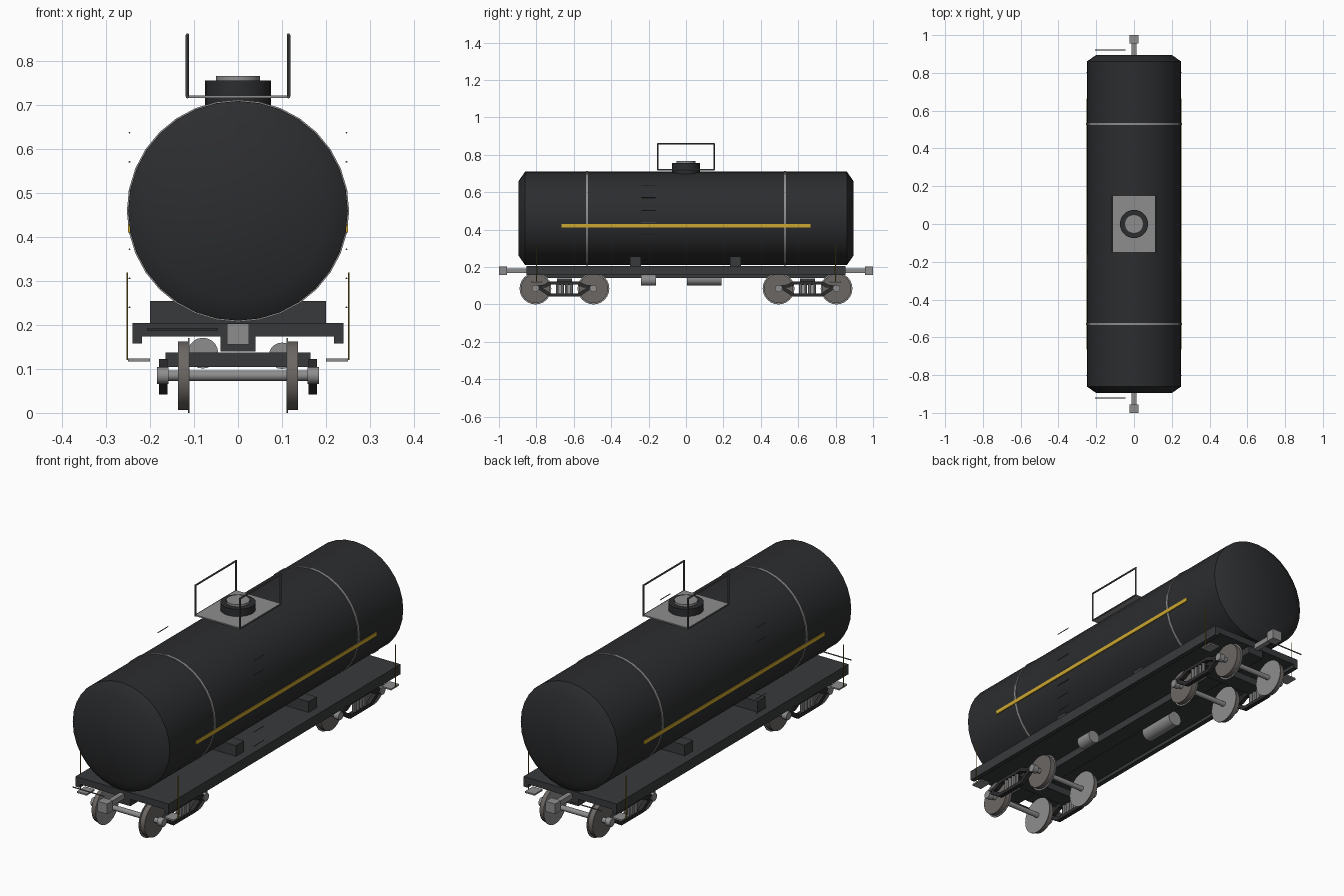
import bpy, bmesh, math
from mathutils import Vector

if "Cube" in bpy.data.objects:
    bpy.data.objects.remove(bpy.data.objects["Cube"])


def material(name, r, g, b):
    m = bpy.data.materials.new(name)
    m.diffuse_color = (r, g, b, 1)
    m.use_nodes = True
    m.node_tree.nodes["Principled BSDF"].inputs["Base Color"].default_value = m.diffuse_color
    return m


BLACK = material("tank_black", 0.025, 0.026, 0.028)
DARK = material("frame_dark", 0.04, 0.042, 0.044)
TRUCK = material("truck_dark", 0.025, 0.025, 0.027)
RAIL = material("rail_grey", 0.09, 0.095, 0.095)
WHEEL = material("wheel_brown", 0.15, 0.135, 0.125)
YELLOW = material("stripe_yellow", 0.6, 0.38, 0.03)
GOLD = material("pole_gold", 0.3, 0.2, 0.02)
STEEL = material("steel_grey", 0.27, 0.27, 0.27)


def finish(name, bm, mat, smooth=None):
    bmesh.ops.recalc_face_normals(bm, faces=bm.faces)
    me = bpy.data.meshes.new(name)
    bm.to_mesh(me)
    bm.free()
    ob = bpy.data.objects.new(name, me)
    bpy.context.collection.objects.link(ob)
    me.materials.append(mat)
    if smooth:
        bpy.ops.object.select_all(action='DESELECT')
        ob.select_set(True)
        bpy.context.view_layer.objects.active = ob
        bpy.ops.object.shade_smooth_by_angle(angle=math.radians(smooth))
    return ob


def box(name, x, y, z, mat):
    """Box from (min, max) ranges on each axis."""
    bm = bmesh.new()
    bmesh.ops.create_cube(bm, size=1)
    for v in bm.verts:
        v.co = [(a + b) / 2 + c * (b - a) for (a, b), c in zip((x, y, z), v.co)]
    return finish(name, bm, mat)


def rod(name, a, b, r, mat, n=8):
    """Cylinder between two points."""
    a, b = Vector(a), Vector(b)
    bm = bmesh.new()
    bmesh.ops.create_cone(bm, cap_ends=True, segments=n, radius1=r, radius2=r, depth=(b - a).length)
    q = (b - a).to_track_quat('Z', 'Y')
    for v in bm.verts:
        v.co = q @ v.co + (a + b) / 2
    return finish(name, bm, mat, 40)


def plate(name, pts, x0, x1, mat):
    """Extrude a (y, z) outline from x0 to x1."""
    bm = bmesh.new()
    f = bm.faces.new([bm.verts.new((x0, y, z)) for y, z in pts])
    new = bmesh.ops.extrude_face_region(bm, geom=[f])["geom"]
    bmesh.ops.translate(bm, vec=(x1 - x0, 0, 0), verts=[g for g in new if isinstance(g, bmesh.types.BMVert)])
    return finish(name, bm, mat)


# Tank shell with dished ends, lofted from rings along y
bm = bmesh.new()
N = 32
rings = []
for y, r in ((-.895, .2), (-.86, .25), (.86, .25), (.895, .2)):
    rings.append([bm.verts.new((r * math.cos(i * math.tau / N), y, .46 + r * math.sin(i * math.tau / N)))
                  for i in range(N)])
for p, q in zip(rings, rings[1:]):
    for i in range(N):
        bm.faces.new((p[i], p[(i + 1) % N], q[(i + 1) % N], q[i]))
bm.faces.new(rings[0])
bm.faces.new(rings[-1])
finish("tank", bm, BLACK, 40)

# Tank bands, manway and platform
for y in (-.53, .53):
    rod("tank_band", (0, y - .005, .46), (0, y + .005, .46), .253, STEEL, 32)
rod("manway", (0, 0, .69), (0, 0, .757), .075, BLACK, 24)
rod("manway_lid", (0, 0, .757), (0, 0, .767), .05, STEEL, 24)
box("platform", (-.115, .115), (-.15, .15), (.717, .723), STEEL)

# Underframe
box("deck", (-.24, .24), (-.853, .853), (.174, .205), DARK)
box("center_sill", (-.04, .04), (-.85, .85), (.14, .18), DARK)
for y in (-.27, .265):
    box("tank_saddle", (-.2, .2), (y - .03, y + .03), (.205, .255), DARK)
rod("air_tank", (-.08, .005, .136), (-.08, .19, .136), .035, STEEL, 20)
rod("brake_cylinder", (.1, -.24, .13), (.1, -.16, .13), .03, STEEL, 20)

# Parts repeated on both sides
for s in (-1, 1):
    side = lambda a, b: tuple(sorted((s * a, s * b)))
    box("side_sill", side(.218, .24), (-.853, .853), (.158, .18), DARK)
    box("side_stripe", side(.243, .2505), (-.665, .665), (.411, .429), YELLOW)
    for y in (-.15, .15):
        rod("rail_post", (s * .115, y, .72), (s * .115, y, .86), .004, RAIL)
    for z in (.72, .86):
        rod("rail_bar", (s * .115, -.152, z), (s * .115, .152, z), .004, RAIL)
    for i in range(7):
        z = .24 + .0663 * i
        rod("ladder_rung", (s * .247, -.237, z), (s * .247, -.163, z), .002, RAIL, 6)
    for y in (-.8, .8):
        rod("corner_pole", (s * .252, y, .12), (s * .252, y, .32), .0022, GOLD, 6)
        box("corner_step", side(.2, .25), (y - .03, y + .03), (.117, .124), STEEL)

# Couplers and uncoupling levers at both ends
for e in (-1, 1):
    span = lambda a, b: tuple(sorted((e * a, e * b)))
    box("coupler_shank", (-.012, .012), span(.84, .96), (.168, .192), STEEL)
    box("coupler_head", (-.025, .025), span(.956, 1), (.156, .203), STEEL)
    rod("coupler_lever", (-.207, e * .92, .19), (-.045, e * .92, .19), .003, RAIL, 6)

# Two trucks, each with two wheelsets
lower = [(-.14, .082), (-.08, .042), (.08, .042), (.14, .082), (.12, .09), (.07, .058), (-.07, .058), (-.12, .09)]
upper = [(-.15, .1), (-.11, .106), (-.08, .123), (.08, .123), (.11, .106), (.15, .1),
         (.15, .088), (.1, .09), (.07, .106), (-.07, .106), (-.1, .09), (-.15, .088)]
for c in (-.65, .65):
    box("bolster", (-.165, .165), (c - .04, c + .04), (.104, .138), DARK)
    for s in (-1, 1):
        for nm, prof in (("lower_side_frame", lower), ("upper_side_frame", upper)):
            plate(nm, [(c + y, z) for y, z in prof], s * .16, s * .18, TRUCK)
        for d in (-.036, -.012, .012, .036):
            rod("spring", (s * .17, c + d, .05), (s * .17, c + d, .11), .009, STEEL, 8)
    for d in (-.155, .155):
        y = c + d
        rod("axle", (-.165, y, .085), (.165, y, .085), .012, STEEL, 12)
        for s in (-1, 1):
            rod("wheel", (s * .114, y, .085), (s * .137, y, .085), .078, WHEEL, 24)
            rod("wheel_flange", (s * .11, y, .085), (s * .114, y, .085), .085, STEEL, 24)
            rod("axle_bearing", (s * .158, y, .085), (s * .184, y, .085), .019, STEEL, 12)
